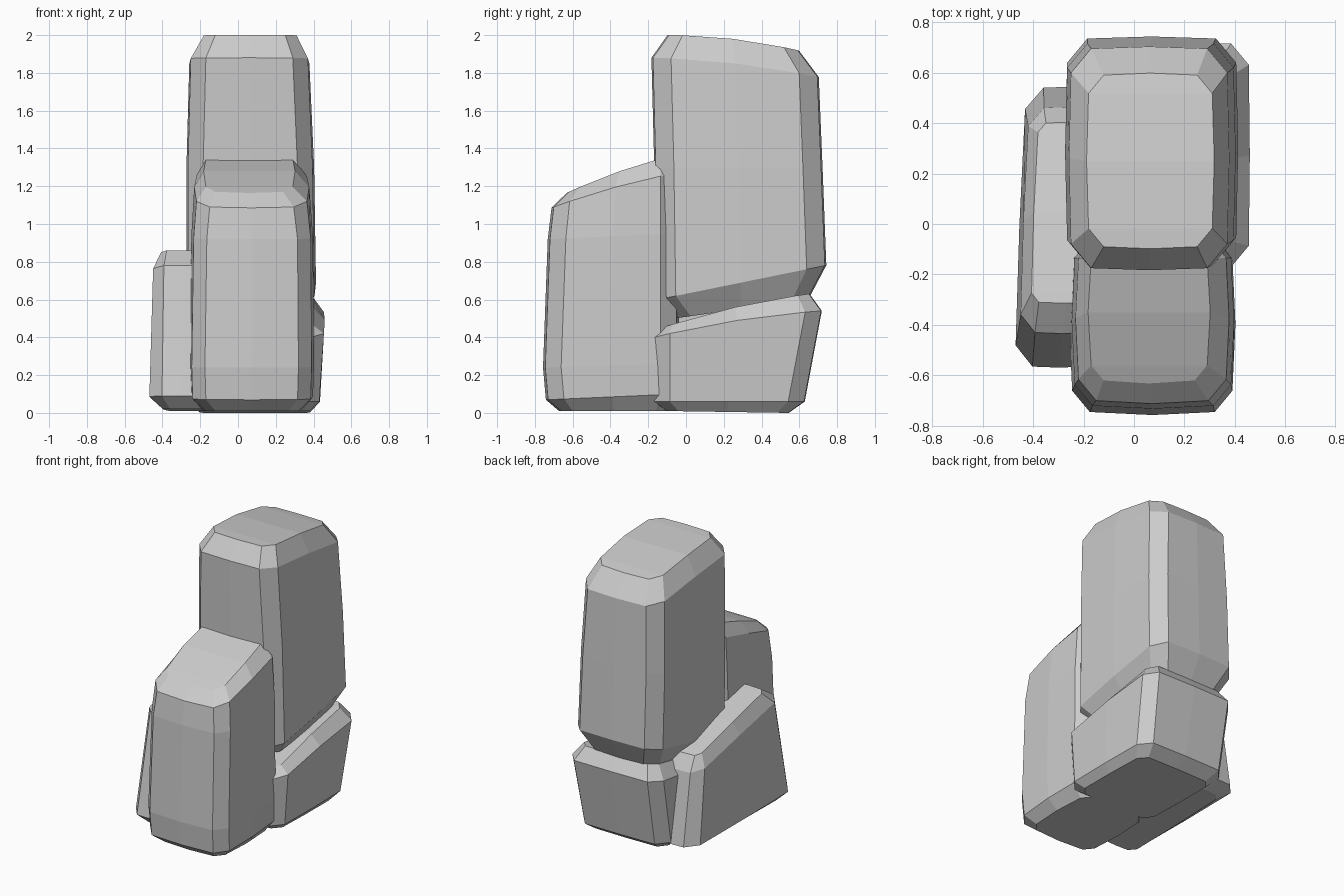
import bpy


def ring(x0, x1, y0, y1, c, zf, zb, bow, bulge, skew):
    """Chamfered rectangle with slightly bulged sides, tilted from zf (front) to zb (back)."""
    xm, ym = (x0 + x1) / 2, (y0 + y1) / 2
    b, d = bulge, c * 1.2
    pts = [(x0 + c, y0), (xm, y0 - b), (x1 - c, y0), (x1, y0 + d), (x1 + b, ym), (x1, y1 - d),
           (x1 - c, y1), (xm, y1 + b), (x0 + c, y1), (x0, y1 - d), (x0 - b, ym), (x0, y0 + d)]
    out = []
    for x, y in pts:
        t = (y - y0) / (y1 - y0)
        out.append((x + skew * y, y, max(0, zf + (zb - zf) * t + bow * 4 * t * (1 - t))))
    return out


def rock(name, levels, bow=0.0, bulge=0.008, skew=0.0):
    """Stack of rings (zf, zb, x0, x1, y0, y1, chamfer); bow lifts the middle of the top two."""
    verts, faces, n = [], [], 12
    for i, (zf, zb, x0, x1, y0, y1, c) in enumerate(levels):
        lift = bow if i >= len(levels) - 2 else 0
        verts += ring(x0, x1, y0, y1, c, zf, zb, lift, bulge, skew)
    for i in range(len(levels) - 1):
        for j in range(n):
            a, b = i * n + j, i * n + (j + 1) % n
            faces.append((a, b, b + n, a + n))
    # caps as strips running across x
    top = (len(levels) - 1) * n
    for o, flip in ((0, True), (top, False)):
        for f in [(0, 1, 2, 3, 11), (11, 3, 4, 10), (10, 4, 5, 9), (9, 5, 6, 7, 8)]:
            f = [o + k for k in f]
            faces.append(f[::-1] if flip else f)
    me = bpy.data.meshes.new(name)
    me.from_pydata(verts, [], faces)
    ob = bpy.data.objects.new(name, me)
    bpy.context.collection.objects.link(ob)
    return ob


# Tall block at the back
rock("tall_back_rock", [
    (0.50, 0.60, -0.18, 0.32, -0.06, 0.64, 0.07),
    (0.60, 0.78, -0.265, 0.405, -0.15, 0.735, 0.08),
    (1.30, 1.30, -0.265, 0.395, -0.16, 0.715, 0.08),
    (1.88, 1.78, -0.25, 0.37, -0.175, 0.695, 0.08),
    (2.00, 1.92, -0.18, 0.31, -0.09, 0.59, 0.06)], bow=0.02)

# Medium block in front with a sloping top
rock("front_rock", [
    (0.01, 0.01, -0.17, 0.32, -0.66, -0.10, 0.05),
    (0.07, 0.10, -0.24, 0.385, -0.73, -0.05, 0.07),
    (0.24, 0.26, -0.245, 0.39, -0.745, -0.05, 0.07),
    (0.92, 0.95, -0.235, 0.385, -0.72, -0.05, 0.07),
    (1.09, 1.27, -0.22, 0.365, -0.70, -0.05, 0.07),
    (1.17, 1.36, -0.17, 0.29, -0.62, -0.08, 0.05)], bow=0.015, bulge=0.012)

# Squat block carrying the tall one
rock("base_rock", [
    (0.01, 0.00, -0.20, 0.38, -0.10, 0.54, 0.05),
    (0.06, 0.06, -0.26, 0.43, -0.17, 0.625, 0.07),
    (0.40, 0.54, -0.265, 0.455, -0.17, 0.715, 0.07),
    (0.45, 0.63, -0.20, 0.39, -0.13, 0.65, 0.05)], bow=0.02, bulge=0.004)

# Low slab along the left side, falling towards the back
rock("left_slab_rock", [
    (0.02, 0.01, -0.38, -0.12, -0.49, 0.44, 0.04),
    (0.09, 0.05, -0.45, -0.10, -0.565, 0.54, 0.07),
    (0.78, 0.55, -0.435, -0.10, -0.43, 0.46, 0.06),
    (0.86, 0.65, -0.395, -0.12, -0.31, 0.40, 0.03)], bow=0.01, bulge=0.004, skew=0.04)
